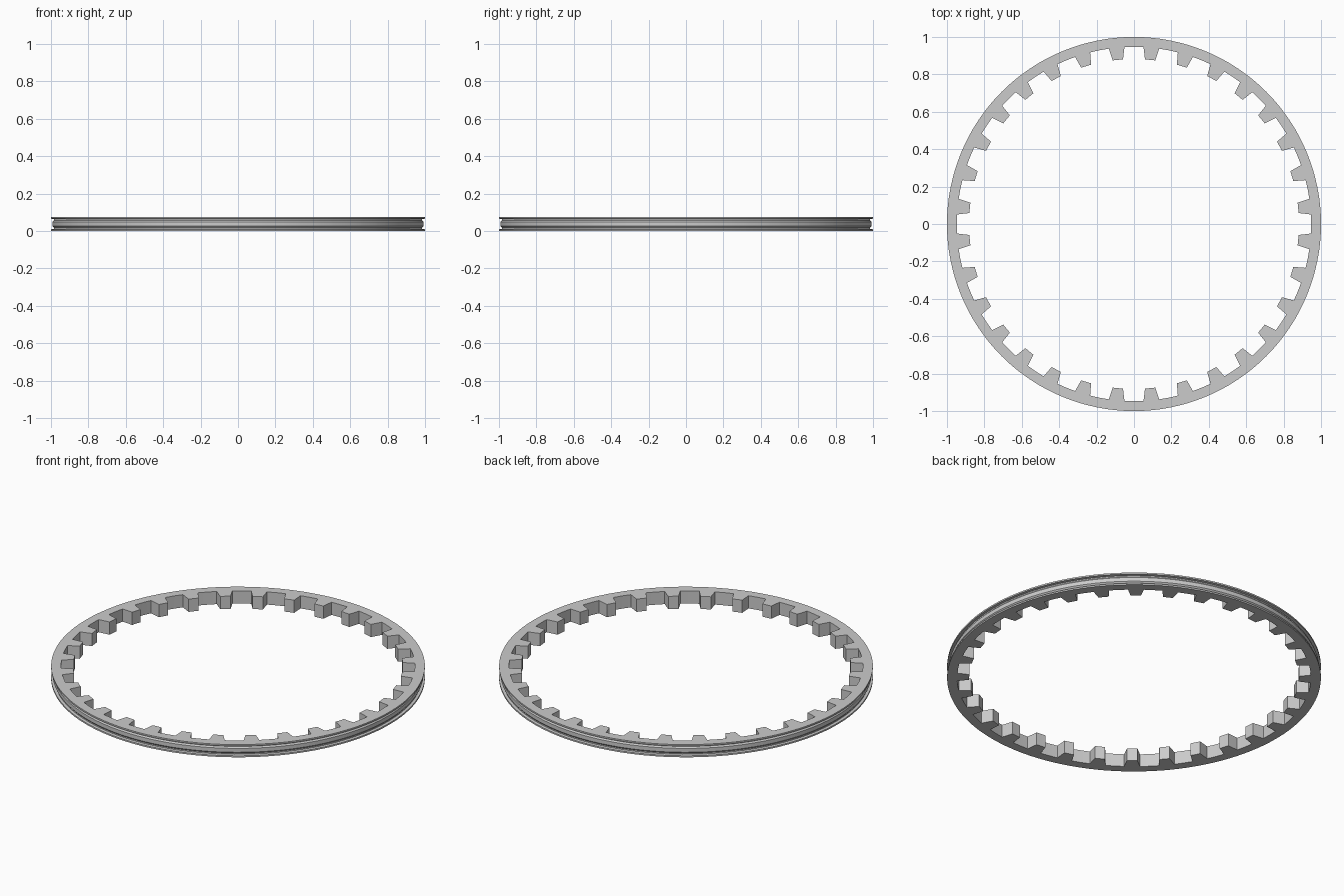
import bpy, bmesh, math

if "Cube" in bpy.data.objects:
    bpy.data.objects.remove(bpy.data.objects["Cube"])

TEETH = 32
H = 0.075
TIP, ROOT = 0.882, 0.947

# Outer wall, bottom to top: thin lip, groove, raised band, groove, thin lip
OUTER = [(1.0, 0.0), (1.0, 0.009), (0.985, 0.011), (0.985, 0.018), (0.992, 0.026),
         (0.992, 0.049), (0.985, 0.057), (0.985, 0.064), (1.0, 0.066), (1.0, H)]

# One tooth pitch: angle offset in degrees and inner radius
half = 180 / TEETH
PITCH = [(-half, ROOT), (-2.55, ROOT), (-1.8, TIP), (0, TIP), (1.8, TIP), (2.55, ROOT)]

bm = bmesh.new()
columns = []
for t in range(TEETH):
    for offset, inner in PITCH:
        a = math.radians(half * (2 * t + 1) + offset)
        loop = OUTER + [(inner, H), (inner, 0.0)]
        columns.append([bm.verts.new((r * math.cos(a), r * math.sin(a), z)) for r, z in loop])

# Skin neighbouring cross-sections into the closed ring
for i, c in enumerate(columns):
    d = columns[(i + 1) % len(columns)]
    for j in range(len(c)):
        k = (j + 1) % len(c)
        bm.faces.new((c[j], d[j], d[k], c[k]))
bmesh.ops.recalc_face_normals(bm, faces=bm.faces)

mesh = bpy.data.meshes.new("toothed_ring")
bm.to_mesh(mesh)
bm.free()
ring = bpy.data.objects.new("toothed_ring", mesh)
bpy.context.collection.objects.link(ring)

# Smooth round walls, crisp tooth and lip edges
bpy.context.view_layer.objects.active = ring
ring.select_set(True)
bpy.ops.object.shade_smooth_by_angle(angle=math.radians(30))
